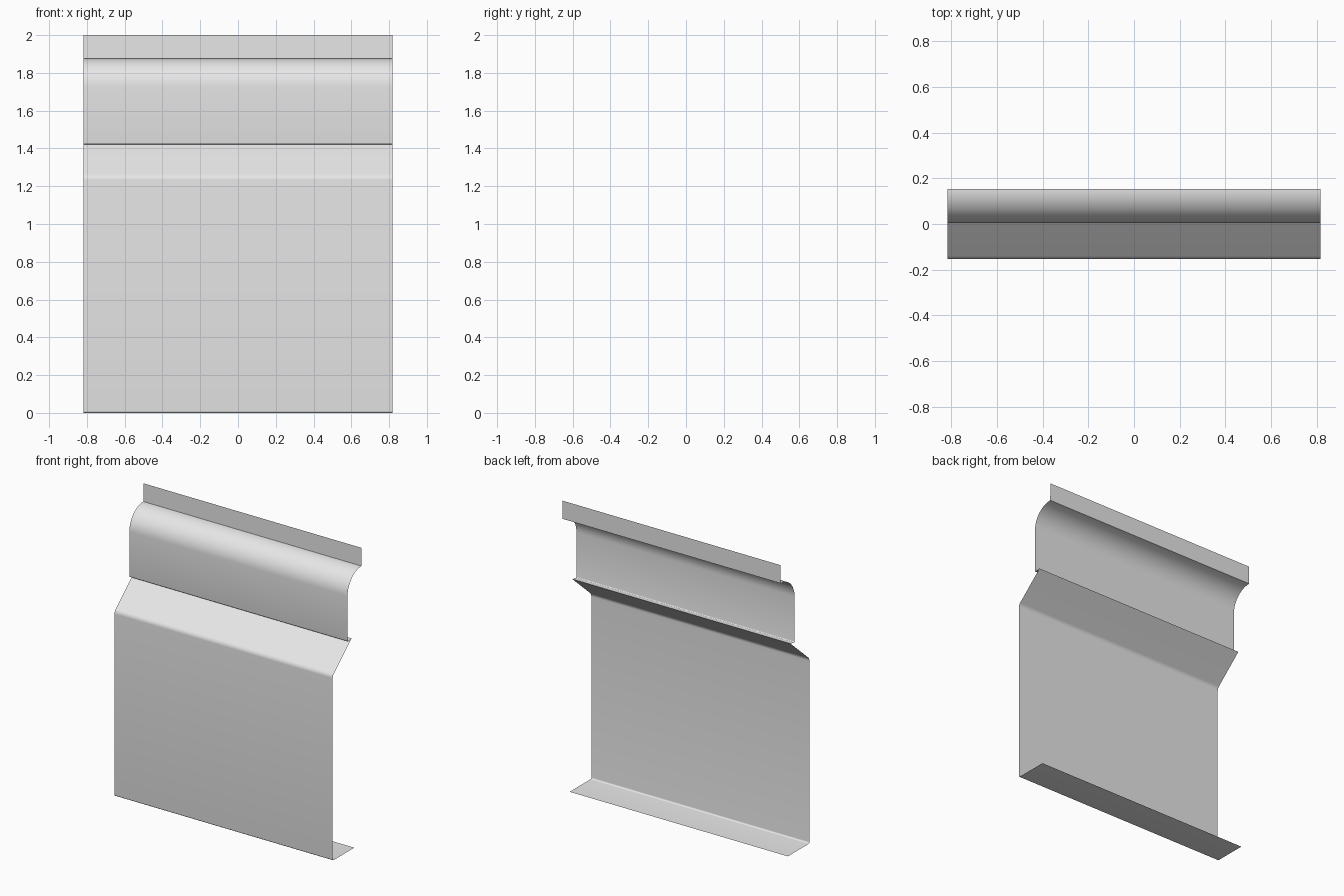
import bpy
import bmesh
import math
from mathutils import Vector

cube = bpy.data.objects.get("Cube")
if cube:
    bpy.data.objects.remove(cube, do_unlink=True)

HALF_WIDTH = 0.817

# One flat colour for the bent sheet
metal = bpy.data.materials.new("light grey metal")
metal.use_nodes = True
metal.diffuse_color = (0.8, 0.8, 0.8, 1)
metal.node_tree.nodes["Principled BSDF"].inputs["Base Color"].default_value = (0.8, 0.8, 0.8, 1)


def rounded_path(corners):
    """Turn (y, z, radius, segments) corners into a path with filleted bends."""
    pts = [Vector(c[:2]) for c in corners]
    path = []
    for i, (_, _, radius, segs) in enumerate(corners):
        p = pts[i]
        if radius == 0:
            path.append(p)
            continue
        a = (pts[i - 1] - p).normalized()
        b = (pts[i + 1] - p).normalized()
        half = a.angle(b) / 2
        centre = p + (a + b).normalized() * (radius / math.sin(half))
        start = p + a * (radius / math.tan(half)) - centre
        end = p + b * (radius / math.tan(half)) - centre
        sweep = start.angle(end)
        for k in range(segs + 1):
            t = k / segs
            path.append(centre + (start * math.sin((1 - t) * sweep)
                                  + end * math.sin(t * sweep)) / math.sin(sweep))
    return path


# Cross-section from the bottom return flange up to the top flange
profile = rounded_path([
    (0.077, 0.0, 0, 0),            # rear edge of bottom flange
    (-0.154, 0.0, 0.010, 6),       # bottom bend
    (-0.154, 1.251, 0.040, 8),     # bend into the slope
    (0.048, 1.428, 0, 0),          # folded tip of the slope
    (0.005, 1.421, 0.006, 4),      # lip turning into the upper wall
    (0.005, 1.877, 0.1485, 20),    # large cove
    (0.154, 1.877, 0, 0),          # foot of top flange
    (0.154, 2.0, 0, 0),            # top edge
])

# Sweep the cross-section across the width as a single thin sheet
bm = bmesh.new()
rows = [[bm.verts.new((x, p.x, p.y)) for x in (-HALF_WIDTH, HALF_WIDTH)] for p in profile]
for low, high in zip(rows, rows[1:]):
    bm.faces.new((low[0], low[1], high[1], high[0]))
bmesh.ops.remove_doubles(bm, verts=bm.verts, dist=0.0006)

mesh = bpy.data.meshes.new("bent_sheet_panel")
bm.to_mesh(mesh)
bm.free()
mesh.materials.append(metal)
panel = bpy.data.objects.new("bent_sheet_panel", mesh)
bpy.context.collection.objects.link(panel)

# Smooth bends, crisp folds
bpy.ops.object.select_all(action="DESELECT")
panel.select_set(True)
bpy.context.view_layer.objects.active = panel
bpy.ops.object.shade_smooth_by_angle(angle=math.radians(35))
